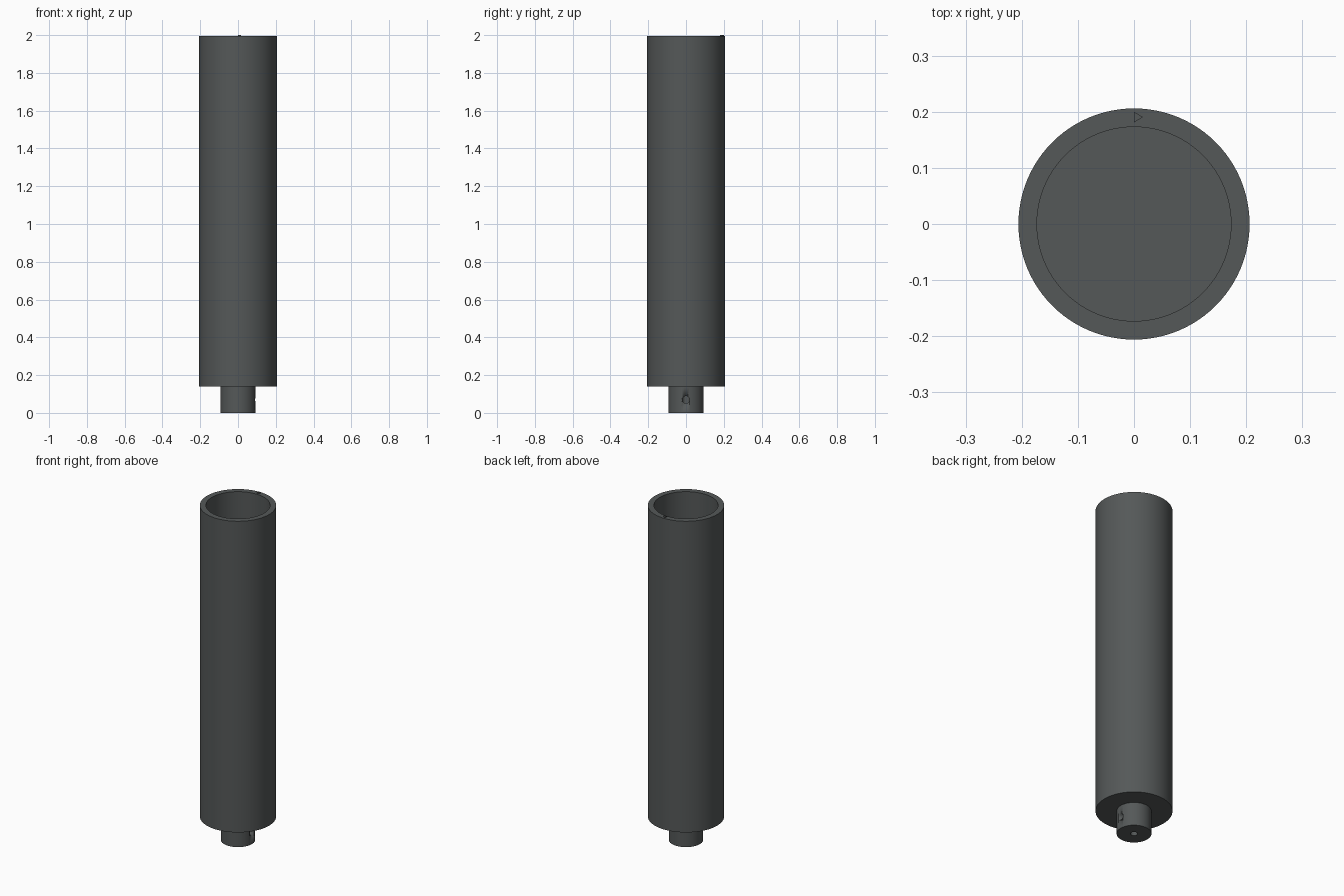
import bpy, bmesh, math
from mathutils import Matrix

if "Cube" in bpy.data.objects:
    bpy.data.objects.remove(bpy.data.objects["Cube"])

dark = bpy.data.materials.new("dark grey")
dark.diffuse_color = (0.09, 0.098, 0.098, 1)
dark.use_nodes = True
dark.node_tree.nodes["Principled BSDF"].inputs["Base Color"].default_value = dark.diffuse_color


def finish(name, bm, smooth=True):
    bmesh.ops.recalc_face_normals(bm, faces=bm.faces)
    mesh = bpy.data.meshes.new(name)
    bm.to_mesh(mesh)
    bm.free()
    mesh.materials.append(dark)
    ob = bpy.data.objects.new(name, mesh)
    bpy.context.collection.objects.link(ob)
    if smooth:
        shade(ob)
    return ob


def shade(ob):
    bpy.ops.object.select_all(action='DESELECT')
    ob.select_set(True)
    bpy.context.view_layer.objects.active = ob
    bpy.ops.object.shade_smooth_by_angle(angle=math.radians(30))


def lathe(name, profile, sides):
    """Spin an (r, z) profile about z; ends lying on the axis close the solid."""
    bm = bmesh.new()
    verts = [bm.verts.new((r, 0, z)) for r, z in profile]
    edges = [bm.edges.new(pair) for pair in zip(verts, verts[1:])]
    bmesh.ops.spin(bm, geom=verts + edges, axis=(0, 0, 1), cent=(0, 0, 0),
                   angle=math.tau, steps=sides)
    bmesh.ops.remove_doubles(bm, verts=bm.verts, dist=1e-5)
    return finish(name, bm)


def prism(name, sides, radius, depth, matrix, smooth):
    bm = bmesh.new()
    bmesh.ops.create_cone(bm, cap_ends=True, segments=sides, radius1=radius,
                          radius2=radius, depth=depth, matrix=matrix)
    return finish(name, bm, smooth)


TOP, BASE, FLOOR = 1.994, 0.14, 0.18

# Hollow tube, open at the top
lathe("tube", [(0, BASE), (0.206, BASE), (0.206, TOP), (0.173, TOP),
               (0.173, FLOOR), (0, FLOOR)], 96)

# Shaft collar with a blind bore from below
collar = lathe("shaft_collar", [(0, 0.12), (0.019, 0.12), (0.019, 0),
                                (0.093, 0), (0.093, BASE), (0, BASE)], 64)

# Set screw hole from the right side into the bore
cutter = prism("screw_hole_cutter", 24, 0.019, 0.12,
               Matrix.Translation((0.06, 0, 0.07)) @ Matrix.Rotation(math.pi / 2, 4, 'Y'),
               True)
cutter.hide_render = True
cutter.hide_viewport = True
cut = collar.modifiers.new("screw_hole", 'BOOLEAN')
cut.operation = 'DIFFERENCE'
cut.solver = 'EXACT'
cut.object = cutter

# Small raised triangular position mark on the rim, pointing right
bm = bmesh.new()
low = [bm.verts.new((x, y, TOP - 0.004)) for x, y in ((0, 0.181), (0.016, 0.1905), (0, 0.2))]
face = bm.faces.new(low)
up = bmesh.ops.extrude_face_region(bm, geom=[face], use_keep_orig=True)["geom"]
bmesh.ops.translate(bm, vec=(0, 0, 0.01),
                    verts=[g for g in up if isinstance(g, bmesh.types.BMVert)])
finish("rim_mark", bm, False)
